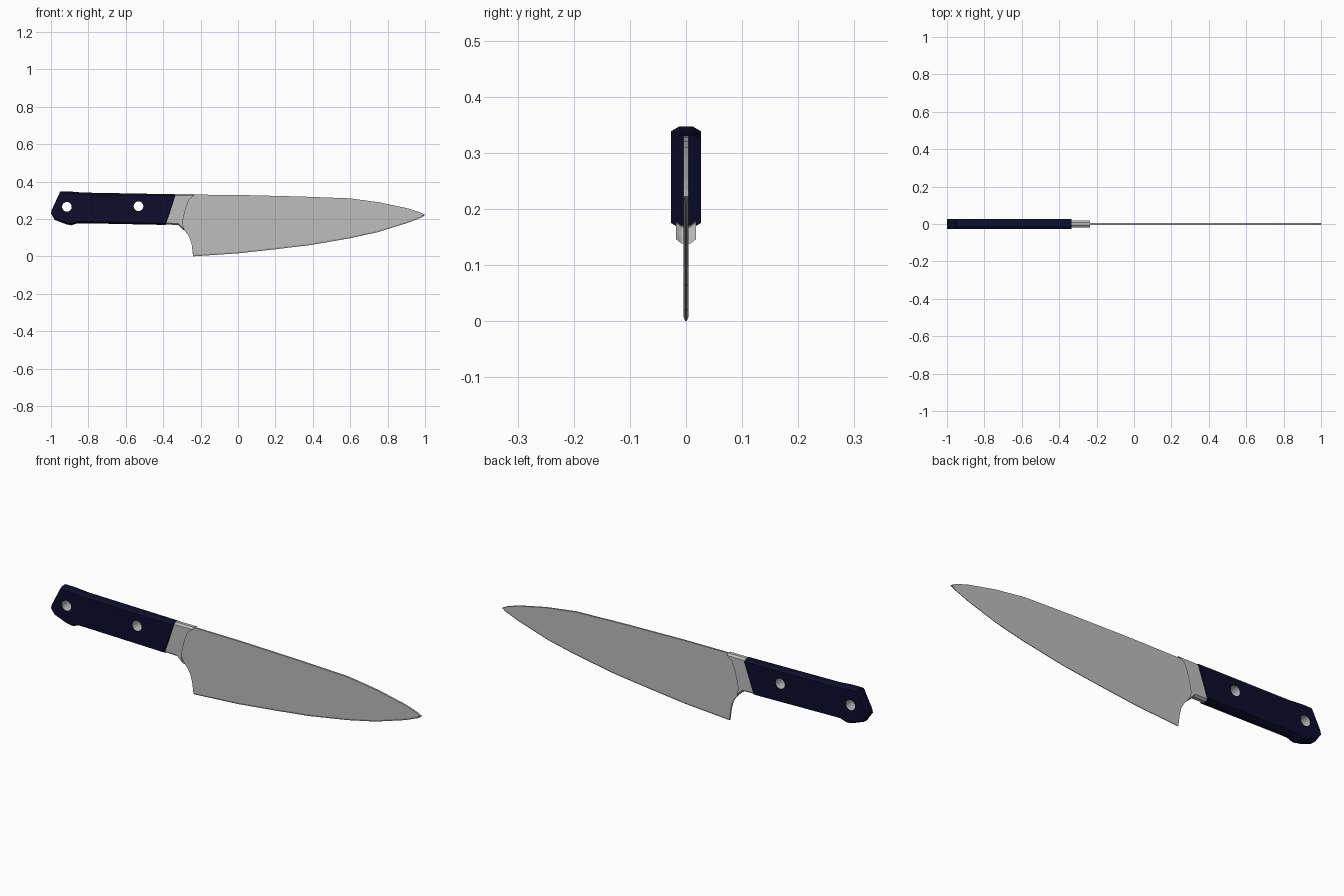
import bpy, bmesh, math

if "Cube" in bpy.data.objects:
    bpy.data.objects.remove(bpy.data.objects["Cube"])


def material(name, rgb):
    m = bpy.data.materials.new(name)
    m.diffuse_color = (*rgb, 1)
    m.use_nodes = True
    m.node_tree.nodes["Principled BSDF"].inputs["Base Color"].default_value = m.diffuse_color
    return m


STEEL = material("brushed_steel", (0.52, 0.51, 0.52))
NAVY = material("dark_navy", (0.004, 0.004, 0.025))


def loft(name, outline, rings, mat, open_edges=()):
    """Stack copies of a side outline (x, z, chamfer direction) across y; rings are (y, chamfer)."""
    bm = bmesh.new()
    layers = [[bm.verts.new((x, y, z + d * c)) for x, z, d in outline] for y, c in rings]
    n = len(outline)
    bm.faces.new(layers[0])
    bm.faces.new(layers[-1][::-1])
    for a, b in zip(layers, layers[1:]):
        for i in range(n):
            if i not in open_edges:
                j = (i + 1) % n
                bm.faces.new((a[i], b[i], b[j], a[j]))
    bmesh.ops.recalc_face_normals(bm, faces=bm.faces)
    me = bpy.data.meshes.new(name)
    bm.to_mesh(me)
    bm.free()
    me.materials.append(mat)
    ob = bpy.data.objects.new(name, me)
    bpy.context.collection.objects.link(ob)
    return ob


def cylinder(name, x, z, r, depth, fill, mat):
    bpy.ops.mesh.primitive_cylinder_add(vertices=16, radius=r, depth=depth, end_fill_type=fill,
                                        location=(x, 0, z), rotation=(math.pi / 2, 0, 0))
    ob = bpy.context.object
    ob.name = name
    ob.data.materials.append(mat)
    return ob


# Blade: flat sides, narrow ground edge along the bottom
spine = [(-0.37, 0.325), (-0.235, 0.33), (0.01, 0.328), (0.33, 0.32), (0.6, 0.31), (0.76, 0.288),
         (0.91, 0.256), (0.975, 0.235), (1.0, 0.222)]
edge = [(0.985, 0.21), (0.91, 0.18), (0.75, 0.13), (0.6, 0.097), (0.385, 0.06), (0.2, 0.038),
        (0, 0.016), (-0.24, 0.0)]
heel = [(-0.247, 0.06), (-0.256, 0.093), (-0.27, 0.118), (-0.29, 0.142), (-0.31, 0.175), (-0.37, 0.18)]
blade_outline = ([(x, z, 0) for x, z in spine] + [(x, z, 1) for x, z in edge]
                 + [(x, z, 0) for x, z in heel])
loft("blade", blade_outline, [(-0.0045, 0.008), (-0.0015, 0), (0.0015, 0), (0.0045, 0.008)], STEEL)

# Bolster: sleeve left open towards the blade and the handle
bolster_outline = [(-0.335, 0.333, -1), (-0.235, 0.333, -1), (-0.262, 0.303, 0), (-0.278, 0.26, 0),
                   (-0.29, 0.215, 0), (-0.297, 0.175, 0), (-0.288, 0.138, 1), (-0.302, 0.15, 1),
                   (-0.32, 0.168, 1), (-0.387, 0.17, 1)]
loft("bolster", bolster_outline, [(-0.018, 0.008), (-0.008, 0), (0.008, 0), (0.018, 0.008)],
     STEEL, open_edges=(1, 2, 3, 4, 5, 9))

# Handle: chamfered top and bottom, flared butt
handle_outline = [(-0.95, 0.347, -1), (-0.9, 0.347, -1), (-0.83, 0.341, -1), (-0.335, 0.332, -1),
                  (-0.387, 0.168, 1), (-0.82, 0.177, 1), (-0.86, 0.177, 1), (-0.89, 0.166, 1),
                  (-0.92, 0.172, 1), (-0.98, 0.195, 1), (-1.0, 0.23, 0), (-0.995, 0.25, 0)]
handle = loft("handle", handle_outline,
              [(-0.027, 0.009), (-0.012, 0), (0.012, 0), (0.027, 0.009)], NAVY)

# Two through holes lined with metal tubes
for i, (x, z) in enumerate([(-0.915, 0.265), (-0.532, 0.268)]):
    cutter = cylinder("hole_cutter", x, z, 0.026, 0.2, 'NGON', NAVY)
    cutter.hide_render = True
    mod = handle.modifiers.new("hole", 'BOOLEAN')
    mod.operation = 'DIFFERENCE'
    mod.solver = 'EXACT'
    mod.object = cutter
    bpy.context.view_layer.objects.active = handle
    bpy.ops.object.modifier_apply(modifier=mod.name)
    bpy.data.objects.remove(cutter)
    cylinder("rivet_tube_%d" % (i + 1), x, z, 0.0255, 0.054, 'NOTHING', STEEL)
